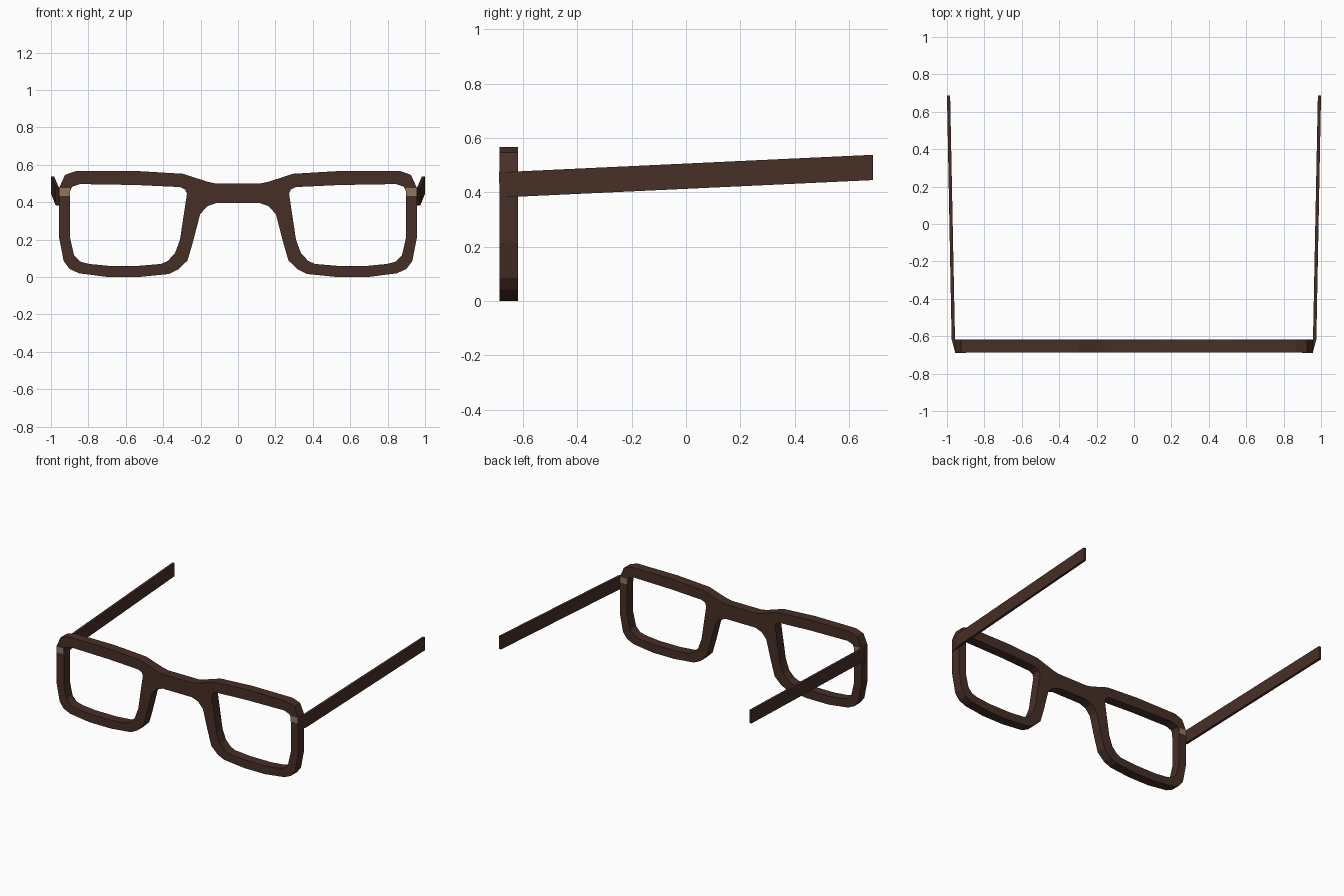
import bpy, bmesh
from math import radians
from mathutils import Matrix

if "Cube" in bpy.data.objects:
    bpy.data.objects.remove(bpy.data.objects["Cube"])


def material(name, rgb):
    m = bpy.data.materials.new(name)
    m.diffuse_color = (*rgb, 1)
    m.use_nodes = True
    m.node_tree.nodes["Principled BSDF"].inputs["Base Color"].default_value = m.diffuse_color
    return m


brown = material("dark brown", (0.062, 0.029, 0.019))
tan = material("tan metal", (0.26, 0.19, 0.11))


def add_object(name, mesh, mat):
    mesh.materials.clear()
    mesh.materials.append(mat)
    ob = bpy.data.objects.new(name, mesh)
    bpy.context.collection.objects.link(ob)
    return ob


def hexahedron(name, sections, side, mat):
    """Loft rectangles given as (y, x0, x1, z0, z1), mirrored by side."""
    bm = bmesh.new()
    rings = [[bm.verts.new((side * x, y, z)) for x, z in
              ((x0, z0), (x1, z0), (x1, z1), (x0, z1))]
             for y, x0, x1, z0, z1 in sections]
    for a, b in zip(rings, rings[1:]):
        for i in range(4):
            j = (i + 1) % 4
            bm.faces.new((a[i], a[j], b[j], b[i]))
    bm.faces.new(rings[0])
    bm.faces.new(rings[-1])
    bmesh.ops.recalc_face_normals(bm, faces=bm.faces)
    mesh = bpy.data.meshes.new(name)
    bm.to_mesh(mesh)
    bm.free()
    return add_object(name, mesh, mat)


# front frame: right half of the outline, and the right lens opening (x, z)
outline = [(.12, .50), (.165, .51), (.295, .552), (.545, .567), (.866, .567),
           (.925, .546), (.957, .475), (.957, .214), (.932, .085),
           (.90, .043), (.85, .02), (.695, .0), (.53, .0), (.37, .016),
           (.32, .04), (.27, .088), (.24, .19), (.203, .335), (.165, .378),
           (.115, .396)]
opening = [(.273, .445), (.282, .468), (.31, .481), (.545, .492), (.845, .497),
           (.888, .482), (.899, .455), (.899, .214), (.877, .118),
           (.845, .083), (.797, .07), (.695, .06), (.53, .06), (.41, .07),
           (.375, .087), (.337, .127), (.31, .2)]


def mirrored(points):
    return [(-x, z) for x, z in reversed(points)]


curve = bpy.data.curves.new("frame_profile", "CURVE")
curve.dimensions = "2D"
curve.fill_mode = "BOTH"
curve.extrude = 0.034
for pts in (outline + mirrored(outline), opening, mirrored(opening)):
    s = curve.splines.new("POLY")
    s.points.add(len(pts) - 1)
    for p, (x, z) in zip(s.points, pts):
        p.co = (x, z, 0, 1)
    s.use_cyclic_u = True
profile = bpy.data.objects.new("frame_profile", curve)
bpy.context.collection.objects.link(profile)
mesh = bpy.data.meshes.new_from_object(
    profile.evaluated_get(bpy.context.evaluated_depsgraph_get()))
bpy.data.objects.remove(profile)
mesh.transform(Matrix.Translation((0, -0.6525, 0)) @ Matrix.Rotation(radians(90), 4, "X"))
bm = bmesh.new()
bm.from_mesh(mesh)
bmesh.ops.remove_doubles(bm, verts=bm.verts, dist=0.0005)
bmesh.ops.recalc_face_normals(bm, faces=bm.faces)
for f in bm.faces:
    f.smooth = False
bm.to_mesh(mesh)
bm.free()
add_object("front_frame", mesh, brown)

for side, word in ((1, "right"), (-1, "left")):
    # temple arms: tapered hinge end, then a long flat bar leaning out and up
    hexahedron(word + "_temple", [(-.683, .950, .957, .381, .474),
                                  (-.617, .957, .975, .384, .477),
                                  (.6875, .983, 1.0, .445, .538)], side, brown)
    # metal rivet plates on front and back of the rim
    for y, place in ((-.6865, "front"), (-.6185, "back")):
        hexahedron(f"{word}_{place}_plate",
                   [(y - .002, .899, .956, .433, .476),
                    (y + .002, .899, .956, .433, .476)], side, tan)
